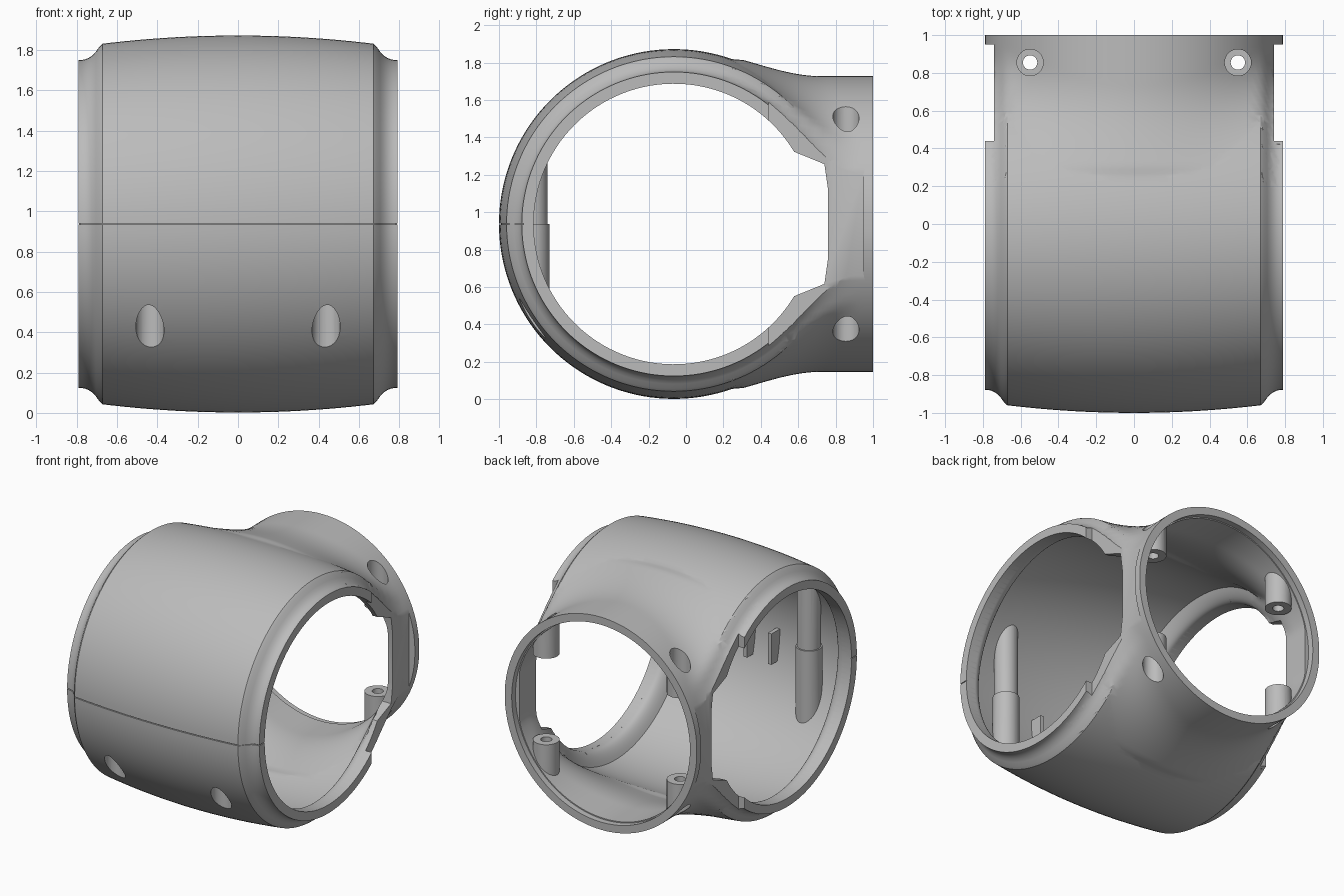
import bpy, bmesh, math

if "Cube" in bpy.data.objects:
    bpy.data.objects.remove(bpy.data.objects["Cube"])

YC, ZC = -0.065, 0.937      # barrel axis
TAU = 2 * math.pi

grey = bpy.data.materials.new("matte grey plastic")
grey.use_nodes = True
grey.diffuse_color = (0.5, 0.5, 0.5, 1)
grey.node_tree.nodes["Principled BSDF"].inputs["Base Color"].default_value = (0.5, 0.5, 0.5, 1)


def loft(name, rings):
    """Closed solid skinned through equal rings of points."""
    bm = bmesh.new()
    loops = [[bm.verts.new(p) for p in ring] for ring in rings]
    n = len(loops[0])
    for a, b in zip(loops, loops[1:]):
        for i in range(n):
            j = (i + 1) % n
            bm.faces.new((a[i], a[j], b[j], b[i]))
    bm.faces.new(loops[0])
    bm.faces.new(loops[-1])
    bmesh.ops.recalc_face_normals(bm, faces=bm.faces)
    mesh = bpy.data.meshes.new(name)
    bm.to_mesh(mesh)
    bm.free()
    mesh.materials.append(grey)
    ob = bpy.data.objects.new(name, mesh)
    bpy.context.collection.objects.link(ob)
    return ob


def box(name, x0, x1, y0, y1, z0, z1):
    return loft(name, [[(x0, y0, z), (x1, y0, z), (x1, y1, z), (x0, y1, z)] for z in (z0, z1)])


def post(name, x, y, r, z0, z1, n=32):
    return loft(name, [[(x + r * math.cos(TAU * i / n), y + r * math.sin(TAU * i / n), z)
                        for i in range(n)] for z in (z0, z1)])


def boolean(ob, tool, op):
    mod = ob.modifiers.new("cut", 'BOOLEAN')
    mod.operation, mod.solver, mod.object = op, 'MANIFOLD', tool
    bpy.context.view_layer.objects.active = ob
    bpy.ops.object.modifier_apply(modifier=mod.name)
    bpy.data.objects.remove(tool)


def outer_radius(x):
    x = abs(x)
    if x <= 0.68:
        return 0.935 - 0.09 * x * x
    return 0.813 + 0.08 * max(0, 1 - (x - 0.68) / 0.11) ** 2.5


def inner_radius(x):
    x = abs(x)
    if x <= 0.62:
        return 0.875 - 0.09 * x * x
    return 0.75 + 0.09 * max(0, 1 - (x - 0.62) / 0.09) ** 2


def barrel(name, radius, half, shrink=0.0, n=144):
    steps = [i / 10 * 0.62 for i in range(10)] + [0.62 + i / 10 * (half - 0.62) for i in range(11)]
    xs = [-x for x in reversed(steps[1:])] + steps
    return loft(name, [[(x, YC + (radius(x) - shrink) * math.cos(TAU * i / n),
                         ZC + (radius(x) - shrink) * math.sin(TAU * i / n))
                        for i in range(n)] for x in xs])


def neck(name, radius, neck_r, limit, y1, n=128, blend=0.19):
    """Round rear tube that flows softly into the barrel."""
    def field(x, y, z):
        a = math.hypot(y - YC, z) - radius(x)
        b = math.hypot(x, z) - neck_r + max(0, 0.3 - y)
        h = max(blend - abs(a - b), 0)
        return min(a, b) - h * h / (4 * blend) + 0.003
    rings = []
    for k in range(37):
        y = 0.2 + (y1 - 0.2) * k / 36
        ring = []
        for i in range(n):
            c, s = math.cos(TAU * i / n), math.sin(TAU * i / n)
            lo, hi = 0.0, 1.4
            for _ in range(18):
                mid = (lo + hi) / 2
                if field(mid * c, y, mid * s) < 0:
                    lo = mid
                else:
                    hi = mid
            r = min(lo, limit / max(abs(c), 1e-4))
            ring.append((r * c, y, ZC + r * s))
        rings.append(ring)
    return loft(name, rings)


# Outer form: barrel and neck, with flats beside the rear opening
shell = barrel("housing_shell", outer_radius, 0.79)
boolean(shell, neck("neck_outer", outer_radius, 0.793, 0.788, 1.0), 'UNION')
for s in (-1, 1):
    boolean(shell, box("flat", *sorted((s * 0.74, s * 0.9)), 0.44, 0.95, 0, 1.9), 'DIFFERENCE')

# Cavity, keeping the posts and ribs as solid material
cavity = barrel("cavity", inner_radius, 0.73)
boolean(cavity, neck("neck_inner", inner_radius, 0.728, 0.70, 1.1), 'UNION')
for s in (-1, 1):
    boolean(cavity, post("front_post", s * 0.437, -0.82, 0.09, 0.1, ZC), 'DIFFERENCE')
    boolean(cavity, post("front_post_upper", s * 0.437, -0.82, 0.08, ZC - 0.01, 1.8), 'DIFFERENCE')
    boolean(cavity, box("rib", s * 0.1 - 0.015, s * 0.1 + 0.015, -1, -0.84, 0.7, 0.93), 'DIFFERENCE')
    for t in (-1, 1):
        z0, z1 = sorted((ZC + t * 0.32, ZC + t * 0.9))
        boolean(cavity, post("rear_post", s * 0.55, 0.855, 0.09, z0, z1), 'DIFFERENCE')
boolean(shell, cavity, 'DIFFERENCE')

# Side openings: round with a squared back edge
arc = [math.radians(31 + 298 * i / 100) for i in range(101)]
outline = [(YC + 0.75 * math.cos(a), ZC + 0.75 * math.sin(a)) for a in arc]
outline += [(0.74, ZC - 0.32), (0.76, ZC - 0.18), (0.76, ZC + 0.18), (0.74, ZC + 0.32)]
for s in (-1, 1):
    boolean(shell, loft("side_opening", [[(s * x, y, z) for y, z in outline] for x in (0.66, 0.9)]),
            'DIFFERENCE')

# Rear lip recess
boolean(shell, loft("rear_recess", [[(0.733 * math.cos(TAU * i / 96), y, ZC + 0.733 * math.sin(TAU * i / 96))
                                     for i in range(96)] for y in (0.955, 1.1)]), 'DIFFERENCE')

# Screw holes
for s in (-1, 1):
    boolean(shell, post("front_hole", s * 0.437, -0.82, 0.07, 0, 0.66), 'DIFFERENCE')
    for t in (-1, 1):
        for r, depth in ((0.07, 0.41), (0.038, 0.25)):
            z0, z1 = sorted((ZC + t * depth, ZC + t * 0.95))
            boolean(shell, post("rear_hole", s * 0.55, 0.855, r, z0, z1), 'DIFFERENCE')

# Parting line between the two halves
groove = box("parting_line", -0.85, 0.85, -1.1, 0.4, ZC - 0.003, ZC + 0.003)
boolean(groove, barrel("groove_core", outer_radius, 0.784, 0.01), 'DIFFERENCE')
boolean(shell, groove, 'DIFFERENCE')

bpy.ops.object.select_all(action='DESELECT')
shell.select_set(True)
bpy.context.view_layer.objects.active = shell
bpy.ops.object.shade_smooth_by_angle(angle=math.radians(32))
